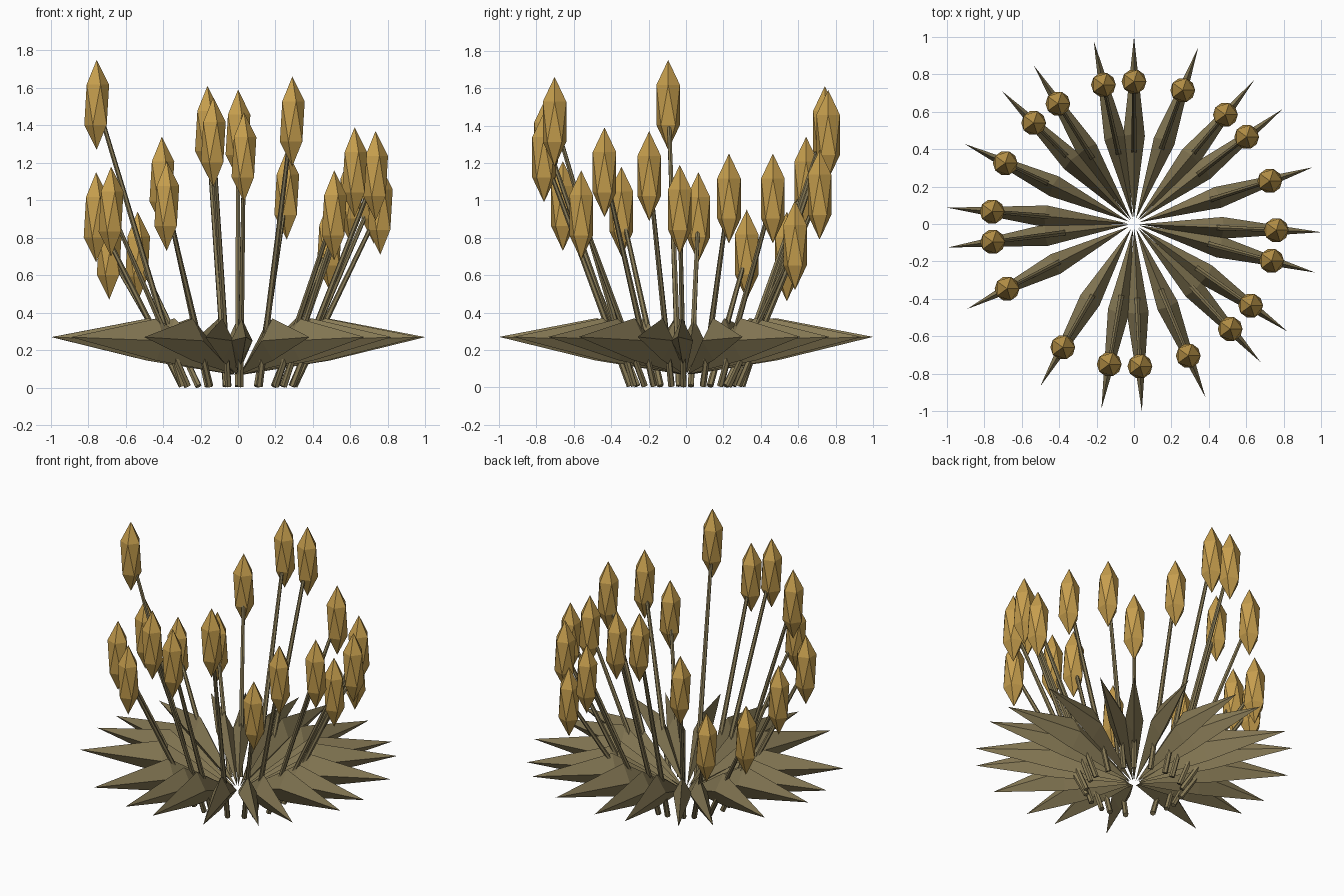
import bpy, bmesh
from math import radians, cos, sin
from mathutils import Vector, Matrix

if "Cube" in bpy.data.objects:
    bpy.data.objects.remove(bpy.data.objects["Cube"])

# heading of each stalk (degrees) and the height of its seed head tip
STALKS = [(90, 1.59), (70, 1.27), (50.1, 1.00), (37.7, 1.25), (17.6, 1.25),
          (-2.5, 1.19), (-15, 1.37), (-35, 1.39), (-47.5, 1.16), (-67.6, 1.66),
          (-87.6, 1.47), (-100, 1.55), (-120, 1.21), (-153, 1.18), (-172.8, 1.75),
          (175, 1.15), (154.7, 0.95), (134.8, 0.94), (122.3, 1.34), (102.4, 1.61)]
HEAD_R, HEAD_HALF, HEAD_DIST = 0.074, 0.24, 0.76


def material(name, color):
    m = bpy.data.materials.new(name)
    m.diffuse_color = (*color, 1)
    m.use_nodes = True
    m.node_tree.nodes["Principled BSDF"].inputs["Base Color"].default_value = m.diffuse_color
    return m


green = material("dry_green", (0.25, 0.20, 0.095))
gold = material("seed_gold", (0.56, 0.34, 0.075))


def to_mesh(bm, name, mat):
    bmesh.ops.recalc_face_normals(bm, faces=bm.faces)
    me = bpy.data.meshes.new(name)
    bm.to_mesh(me)
    bm.free()
    me.materials.append(mat)
    return me


def place(name, me, matrix=Matrix()):
    ob = bpy.data.objects.new(name, me)
    ob.matrix_world = matrix
    bpy.context.collection.objects.link(ob)


# leaf blade: tall narrow four-sided spindle pointing along +x
bm = bmesh.new()
base = bm.verts.new((0.03, 0, 0.07))
tip = bm.verts.new((1.0, 0, 0.27))
ring = [bm.verts.new(p) for p in
        ((0.48, 0, 0.37), (0.47, 0.058, 0.25), (0.49, 0, 0.145), (0.47, -0.058, 0.25))]
for i in range(4):
    for end in (base, tip):
        bm.faces.new((ring[i], ring[(i + 1) % 4], end))
leaf = to_mesh(bm, "leaf", green)

# seed head: stretched low-poly ball
bm = bmesh.new()
bmesh.ops.create_icosphere(bm, subdivisions=1, radius=1)
bmesh.ops.scale(bm, vec=(HEAD_R, HEAD_R, HEAD_HALF), verts=bm.verts)
head = to_mesh(bm, "seed_head", gold)


def stem_mesh(a, b):
    # tapered six-sided rod from a to b
    d = b - a
    bm = bmesh.new()
    bmesh.ops.create_cone(bm, cap_ends=True, segments=6, radius1=0.018,
                          radius2=0.011, depth=d.length)
    rot = d.to_track_quat('Z', 'Y').to_matrix().to_4x4()
    bm.transform(Matrix.Translation((a + b) / 2) @ rot)
    return to_mesh(bm, "stem", green)


# repeat leaf, stem and head around the clump
for angle, top in STALKS:
    t = radians(angle)
    turn = Matrix.Rotation(t, 4, 'Z')
    centre = top - HEAD_HALF
    place("leaf", leaf, turn)
    place("stem", stem_mesh(Vector((0.30, 0, 0.008)),
                            Vector((HEAD_DIST - 0.005, 0, centre))), turn)
    place("seed_head", head,
          Matrix.Translation((HEAD_DIST * cos(t), HEAD_DIST * sin(t), centre)))
